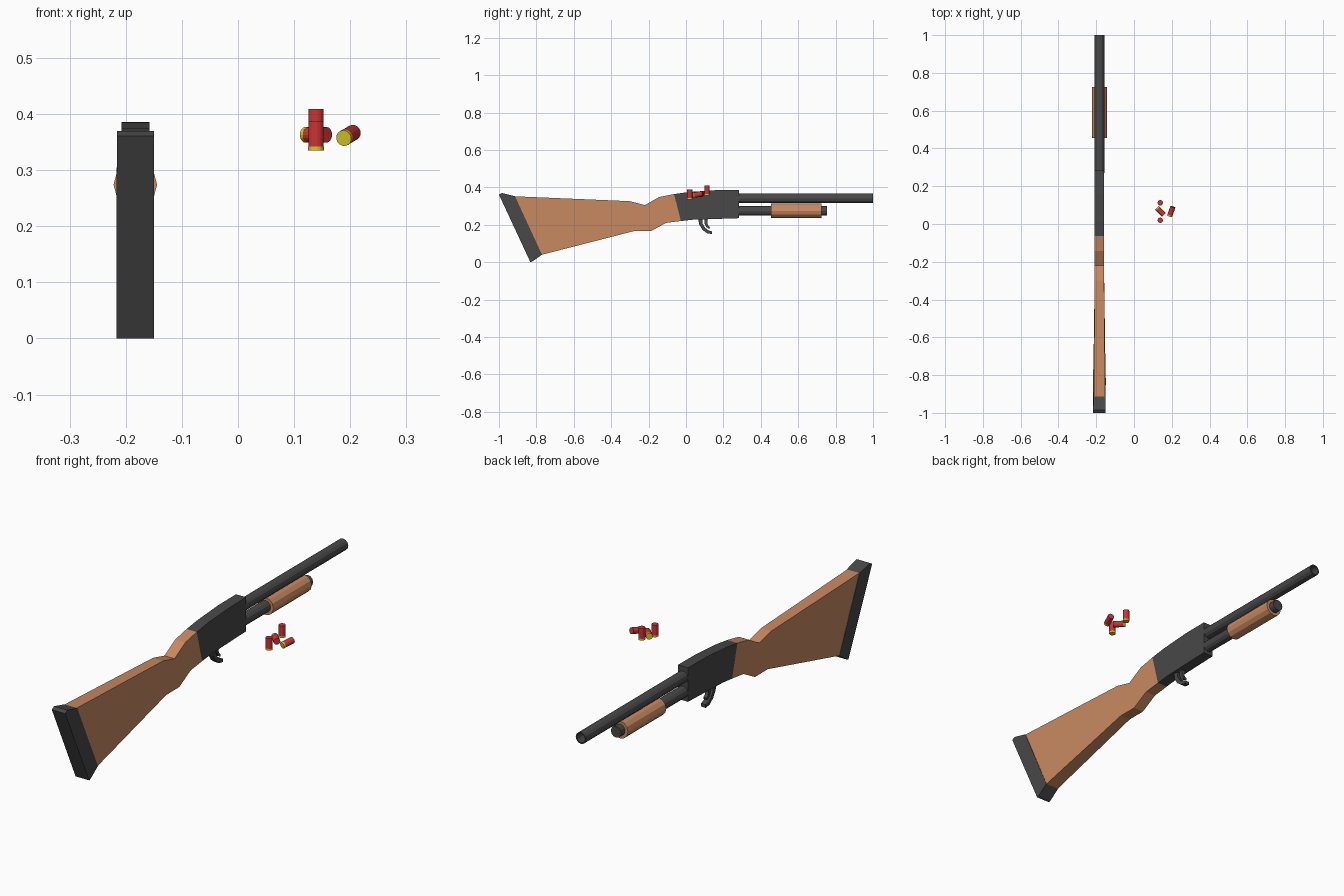
import bpy, bmesh
from math import cos, sin, pi
from mathutils import Vector

if "Cube" in bpy.data.objects:
    bpy.data.objects.remove(bpy.data.objects["Cube"])

GX = -0.183  # centre plane of the gun


def material(name, rgb):
    m = bpy.data.materials.new(name)
    m.diffuse_color = (*rgb, 1)
    m.use_nodes = True
    m.node_tree.nodes["Principled BSDF"].inputs["Base Color"].default_value = m.diffuse_color
    return m


metal = material("dark_metal", (0.065, 0.065, 0.065))
wood = material("wood", (0.58, 0.25, 0.12))
red = material("red_shell", (0.60, 0.035, 0.035))
brass = material("brass", (0.70, 0.60, 0.02))


def skin(name, rings, mat):
    """Join matching rings of points with quads and cap both ends."""
    bm = bmesh.new()
    loops = [[bm.verts.new(p) for p in ring] for ring in rings]
    n = len(loops[0])
    for a, b in zip(loops, loops[1:]):
        for i in range(n):
            j = (i + 1) % n
            bm.faces.new((a[i], a[j], b[j], b[i]))
    bm.faces.new(loops[0])
    bm.faces.new(loops[-1])
    bmesh.ops.recalc_face_normals(bm, faces=bm.faces)
    mesh = bpy.data.meshes.new(name)
    bm.to_mesh(mesh)
    bm.free()
    mesh.materials.append(mat)
    ob = bpy.data.objects.new(name, mesh)
    bpy.context.collection.objects.link(ob)
    return ob


def slab(name, sections, mat):
    """Section: top y, z, bottom y, z, half width at top and bottom."""
    return skin(name, [[(GX - wt, yt, zt), (GX + wt, yt, zt),
                        (GX + wb, yb, zb), (GX - wb, yb, zb)]
                       for yt, zt, yb, zb, wt, wb in sections], mat)


def lathe(name, origin, axis, profile, mat, sides=12):
    """Turn (radius, distance) pairs around an axis."""
    axis = Vector(axis).normalized()
    u = axis.orthogonal().normalized()
    v = axis.cross(u)
    rings = []
    for r, t in profile:
        c = Vector(origin) + axis * t
        rings.append([c + r * (u * cos(a) + v * sin(a))
                      for a in [2 * pi * (i + 0.5) / sides for i in range(sides)]])
    return skin(name, rings, mat)


# Stock, butt pad and receiver
w = 0.025
slab("stock", [(-0.064, 0.364, -0.027, 0.22, w, w),
               (-0.144, 0.348, -0.107, 0.21, w, w),
               (-0.22, 0.305, -0.187, 0.166, w, w),
               (-0.30, 0.326, -0.278, 0.166, w, w),
               (-0.914, 0.352, -0.77, 0.04, 0.030, 0.032)], wood)
slab("butt_pad", [(-0.914, 0.352, -0.77, 0.04, 0.032, 0.033),
                  (-0.985, 0.370, -0.822, 0.003, 0.033, 0.0335),
                  (-1.0, 0.361, -0.832, 0.0, 0.033, 0.0335)], metal)
slab("receiver", [(-0.064, 0.364, -0.027, 0.22, w, w),
                  (0.016, 0.375, 0.037, 0.227, w, w),
                  (0.16, 0.385, 0.16, 0.231, w, w),
                  (0.283, 0.386, 0.283, 0.235, w, w)], metal)

# Curved trigger guard and trigger
slab("trigger_guard", [(y, z, y2, z2, 0.012, 0.012) for y, z, y2, z2 in (
    (0.065, 0.236, 0.087, 0.236), (0.070, 0.203, 0.089, 0.205),
    (0.088, 0.173, 0.104, 0.182), (0.113, 0.154, 0.120, 0.170),
    (0.140, 0.150, 0.140, 0.164))], metal)
slab("trigger", [(y, z, y2, z2, 0.008, 0.008) for y, z, y2, z2 in (
    (0.100, 0.236, 0.117, 0.236), (0.100, 0.205, 0.114, 0.206),
    (0.108, 0.187, 0.119, 0.195), (0.125, 0.178, 0.128, 0.188))], metal)

# Hollow barrel, magazine tube and pump grip
Y = (0, 1, 0)
lathe("barrel", (GX, 0, 0.341), Y,
      [(0.0255, 0.27), (0.0255, 1.0), (0.020, 1.0), (0.020, 0.80)], metal)
lathe("magazine_tube", (GX, 0, 0.274), Y, [(0.0255, 0.27), (0.0255, 0.753)], metal)
lathe("pump_grip", (GX, 0, 0.274), Y, [(0.0388, 0.455), (0.0388, 0.725)], wood)

# Loose shells: centre and direction from brass base to tip
shells = [((0.139, 0.020, 0.3615), (0, 0, 1)),
          ((0.139, 0.112, 0.3825), (0, 0, 1)),
          ((0.139, 0.067, 0.363), (1, -1, 0)),
          ((0.197, 0.066, 0.362), (0.017, 0.049, 0.010))]
for i, (centre, d) in enumerate(shells, 1):
    lathe(f"shell_case_{i}", centre, d, [(0.014, -0.019), (0.014, 0.0265)], red, 16)
    lathe(f"shell_base_{i}", centre, d, [(0.0142, -0.0265), (0.0142, -0.019)], brass, 16)
